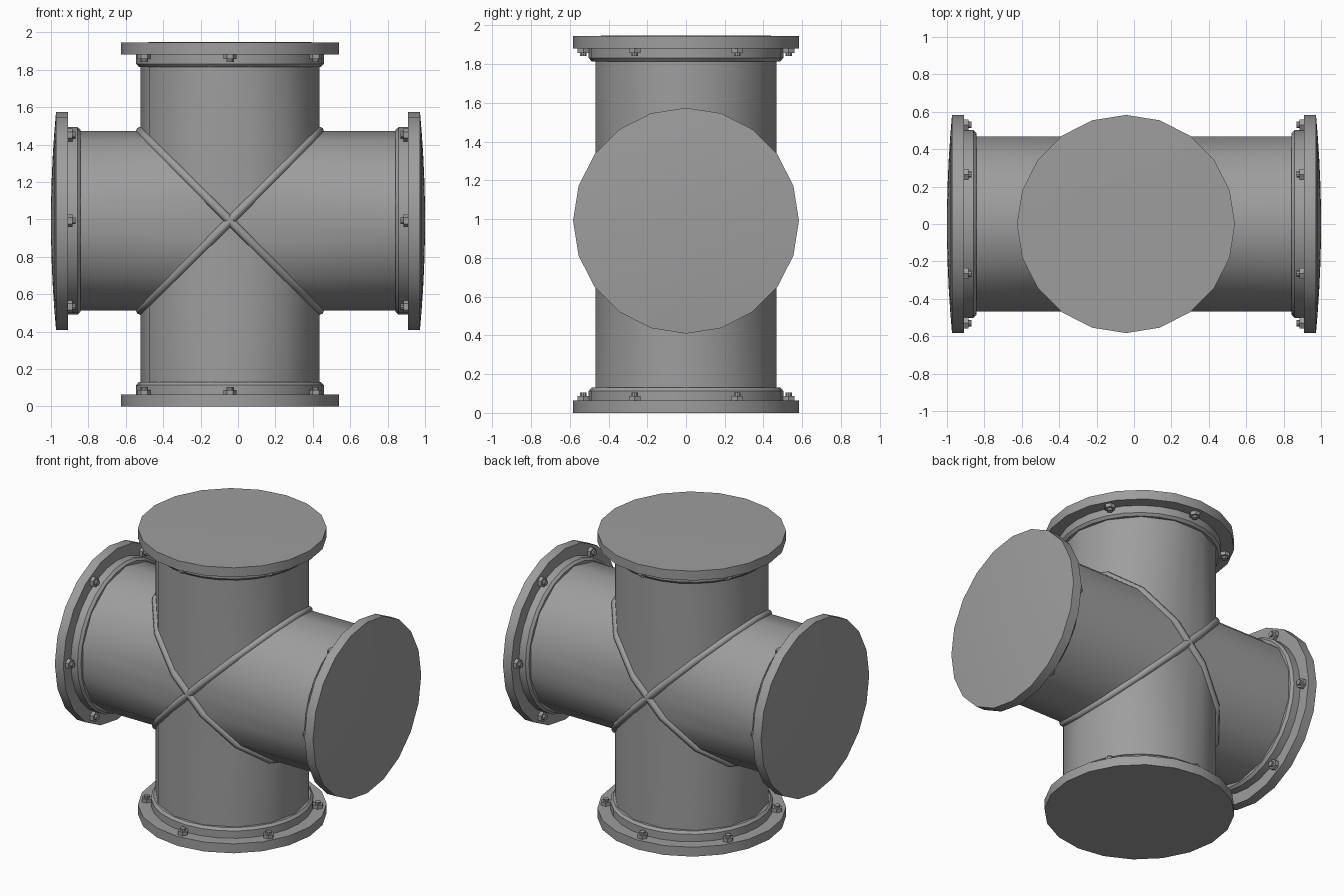
import bpy, bmesh
from math import pi, sin, cos, radians
from mathutils import Matrix, Vector

if "Cube" in bpy.data.objects:
    bpy.data.objects.remove(bpy.data.objects["Cube"])

CX, CZ = -0.043, 0.992      # where the two pipe axes cross
R_PIPE, R_RING, R_FLANGE, R_BOLTS = 0.479, 0.502, 0.583, 0.53
T_FLANGE, T_RING = 0.064, 0.066

# dark grey painted metal
metal = bpy.data.materials.new("dark_metal")
metal.diffuse_color = (0.34, 0.34, 0.34, 1)
metal.use_nodes = True
metal.node_tree.nodes["Principled BSDF"].inputs["Base Color"].default_value = metal.diffuse_color

# 14-sided pipe section, plus the middles of the two sides where the mitres cross
SECTION = []
for i in range(14):
    t = 2 * pi * i / 14
    SECTION.append((R_PIPE * cos(t), R_PIPE * sin(t), t))
    if i in (3, 10):
        t += pi / 14
        r = R_PIPE * cos(pi / 14)
        SECTION.append((r * cos(t), r * sin(t), t))


def finish(name, bm, matrix, sharp=32):
    bmesh.ops.recalc_face_normals(bm, faces=bm.faces)
    me = bpy.data.meshes.new(name)
    bm.to_mesh(me)
    bm.free()
    me.transform(matrix)
    me.shade_smooth()
    me.set_sharp_from_angle(angle=radians(sharp))
    me.materials.append(metal)
    ob = bpy.data.objects.new(name, me)
    bpy.context.collection.objects.link(ob)


def lathe(bm, profile, sides):
    """Revolve (radius, z) points round z; radius 0 becomes a pole."""
    rings = []
    for r, z in profile:
        if r == 0:
            rings.append([bm.verts.new((0, 0, z))] * sides)
        else:
            rings.append([bm.verts.new((r * cos(2 * pi * i / sides),
                                        r * sin(2 * pi * i / sides), z)) for i in range(sides)])
    for a, b in zip(rings, rings[1:]):
        for i in range(sides):
            j = (i + 1) % sides
            bm.faces.new(list(dict.fromkeys((a[i], a[j], b[j], b[i]))))


def pipe(name, length, matrix):
    # mitred pipe arm: the inner end follows z = |x|
    bm = bmesh.new()
    inner = [bm.verts.new((x, y, abs(x))) for x, y, t in SECTION]
    outer = [bm.verts.new((x, y, length)) for x, y, t in SECTION]
    n = len(SECTION)
    for i in range(n):
        j = (i + 1) % n
        bm.faces.new((inner[i], inner[j], outer[j], outer[i]))
    finish(name, bm, matrix)


def arm(side, length, dome, angle):
    m = Matrix.Translation((CX, 0, CZ)) @ Matrix.Rotation(angle, 4, 'Y')
    base = length - T_FLANGE
    pipe(side + "_pipe", base, m)

    # collar with a chamfered lip
    bm = bmesh.new()
    z = base - T_RING
    lathe(bm, [(R_PIPE - 0.012, z), (R_PIPE + 0.008, z), (R_RING, z + 0.016), (R_RING, base)], 28)
    finish(side + "_collar", bm, m)

    # flange with a slightly domed blind cover
    bm = bmesh.new()
    prof = [(R_PIPE, base), (R_FLANGE, base), (R_FLANGE, length)]
    if dome:
        prof += [(R_FLANGE * k, length + dome * (1 - k * k)) for k in (0.8, 0.6, 0.4, 0.2)]
    prof.append((0, length + dome))
    lathe(bm, prof, 20)
    finish(side + "_flange", bm, m)

    # six hex nuts with stud ends
    for i in range(6):
        t = radians(30 + 60 * i)
        place = m @ Matrix.Translation((R_BOLTS * cos(t), R_BOLTS * sin(t), base)) \
            @ Matrix.Rotation(pi, 4, 'X')
        bm = bmesh.new()
        lathe(bm, [(0.034, 0), (0.034, 0.024), (0, 0.024)], 6)
        lathe(bm, [(0.018, 0.024), (0.018, 0.04), (0, 0.04)], 10)
        finish(f"{side}_bolt_{i + 1}", bm, place)


arm("top", 0.953, 0.004, 0)
arm("right", 1.016, 0.027, pi / 2)
arm("bottom", 0.992, 0, pi)
arm("left", 0.930, 0.027, -pi / 2)

# soft weld beads along the two mitre seams
for name, s in (("rising_weld", 1), ("falling_weld", -1)):
    bm = bmesh.new()
    n, k, bead = len(SECTION), 8, 0.024
    across = Vector((-s, 0, 1)).normalized()
    rings = []
    for x, y, t in SECTION:
        out = Vector((-sin(t), cos(t), -s * sin(t))).normalized().cross(across)
        rings.append([bm.verts.new(Vector((x, y, s * x)) + bead * (cos(2 * pi * j / k) * out
                                   + sin(2 * pi * j / k) * across)) for j in range(k)])
    for i in range(n):
        a, b = rings[i], rings[(i + 1) % n]
        for j in range(k):
            q = (j + 1) % k
            bm.faces.new((a[j], a[q], b[q], b[j]))
    finish(name, bm, Matrix.Translation((CX, 0, CZ)), 70)
